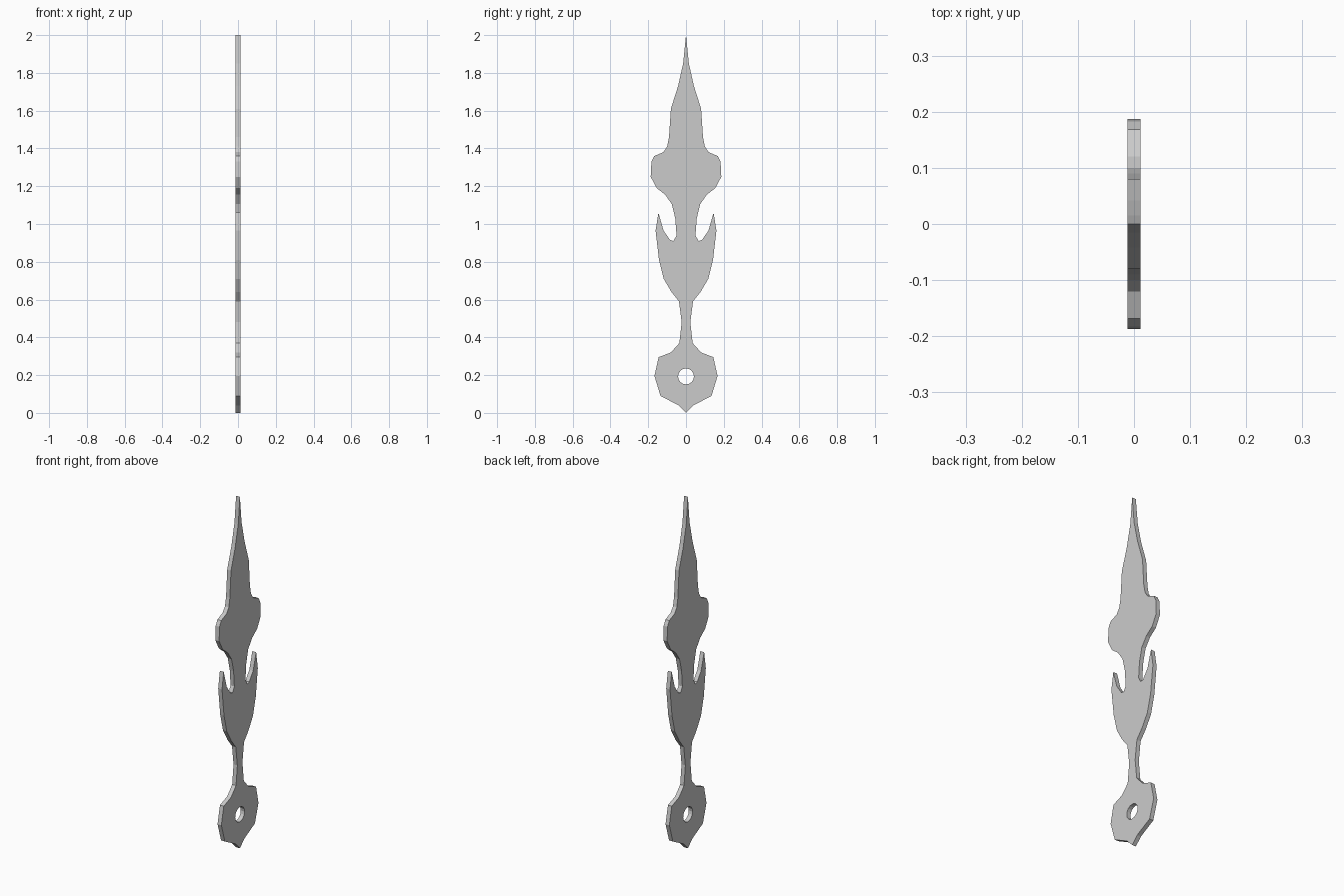
import bpy, bmesh, math

if "Cube" in bpy.data.objects:
    bpy.data.objects.remove(bpy.data.objects["Cube"])

THICK = 0.024

# Half outline (y, z) from bottom tip to top tip
half = [(0, 0), (.04, .04), (.135, .09), (.167, .195), (.145, .295), (.08, .32),
        (.035, .37), (.023, .48), (.037, .59), (.077, .64), (.118, .71),
        (.143, .81), (.161, .965), (.146, 1.06), (.119, .965), (.084, .915),
        (.066, .91), (.05, .94), (.057, 1.03), (.075, 1.105), (.11, 1.155),
        (.155, 1.19), (.187, 1.25), (.183, 1.33), (.168, 1.36), (.12, 1.38),
        (.1, 1.41), (.09, 1.46), (.08, 1.61), (.042, 1.73), (.015, 1.85), (0, 2)]
outline = half + [(-y, z) for y, z in reversed(half[1:-1])]

# Round pivot hole
hole = [(.042 * math.cos(a), .193 + .042 * math.sin(a))
        for a in (math.tau * i / 16 for i in range(16))]

# Filled flat curve, extruded to both sides
curve = bpy.data.curves.new("clock_hand", 'CURVE')
curve.dimensions = '2D'
curve.fill_mode = 'BOTH'
curve.extrude = THICK / 2
for loop in (outline, hole):
    spline = curve.splines.new('POLY')
    spline.points.add(len(loop) - 1)
    for p, (y, z) in zip(spline.points, loop):
        p.co = (y, z, 0, 1)
    spline.use_cyclic_u = True
    spline.use_smooth = False

hand = bpy.data.objects.new("clock_hand", curve)
bpy.context.collection.objects.link(hand)
hand.rotation_euler = (math.pi / 2, 0, math.pi / 2)
bpy.context.view_layer.objects.active = hand
hand.select_set(True)
bpy.ops.object.convert(target='MESH')

# Weld the caps to the rim for a closed plate
hand = bpy.context.object
bm = bmesh.new()
bm.from_mesh(hand.data)
bmesh.ops.remove_doubles(bm, verts=bm.verts, dist=0.0005)
bmesh.ops.recalc_face_normals(bm, faces=bm.faces)
for f in bm.faces:
    f.smooth = False
bm.to_mesh(hand.data)
bm.free()
